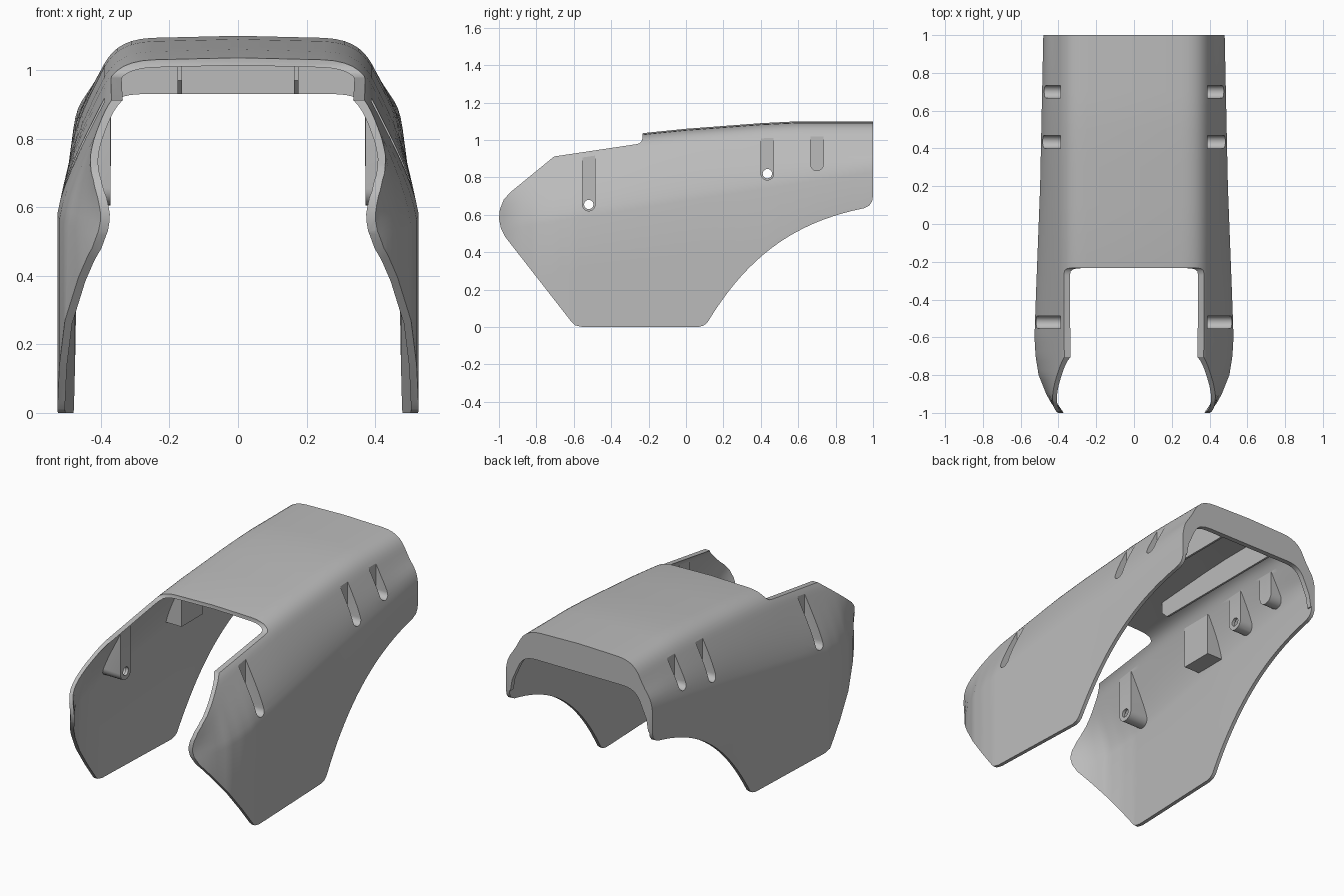
import bpy, bmesh, math
from mathutils import Vector
from mathutils.geometry import interpolate_bezier

cube = bpy.data.objects.get("Cube")
if cube:
    bpy.data.objects.remove(cube, do_unlink=True)

grey = bpy.data.materials.new("plain_grey")
grey.use_nodes = True
GREY = (0.5, 0.5, 0.5, 1)
grey.diffuse_color = GREY
grey.node_tree.nodes["Principled BSDF"].inputs["Base Color"].default_value = GREY

# Half width and roof height along the length
WIDTH = [(-1.1, .33), (-1, .40), (-.95, .437), (-.9, .465), (-.8, .505),
         (-.7, .521), (-.6, .527), (-.4, .52), (.2, .497), (1.1, .478)]
ROOF = [(-1.1, .903), (-.25, 1.035), (0, 1.06), (.4, 1.09), (.6, 1.1), (1.1, 1.1)]


def sample(table, t):
    for (a, va), (b, vb) in zip(table, table[1:]):
        if t <= b:
            return va + (vb - va) * (t - a) / (b - a)
    return table[-1][1]


def half_section(y, inset=0.0):
    """Outer section from the lower edge up to the roof centre."""
    w, top = sample(WIDTH, y) - inset, sample(ROOF, y) - inset
    shoulder = .58 + .156 * (y + .6)
    cx = min(.40 - inset, w)
    low, corner = Vector((w, shoulder, 0)), Vector((cx, top - .1, 0))
    side = interpolate_bezier(low, Vector((w - .012, shoulder + .09, 0)),
                              corner + Vector((.045, -.09, 0)), corner, 8)
    bend = interpolate_bezier(corner, Vector((cx - .025, top - .05, 0)),
                              Vector((cx - .055, top - .01, 0)),
                              Vector((cx - .15, top - .006, 0)), 9)
    pts = [(w, -.1), (w, shoulder * .5)] + [(p.x, p.y) for p in side + bend[1:]]
    return pts + [(0, top)]


def full_section(y, inset=0.0):
    half = half_section(y, inset)
    return half + [(-x, z) for x, z in reversed(half[:-1])]


def make(name, bm):
    bmesh.ops.recalc_face_normals(bm, faces=bm.faces)
    mesh = bpy.data.meshes.new(name)
    bm.to_mesh(mesh)
    bm.free()
    ob = bpy.data.objects.new(name, mesh)
    bpy.context.collection.objects.link(ob)
    mesh.materials.append(grey)
    return ob


def loft(name, inset=0.0, closed=False):
    bm = bmesh.new()
    ys = [-1.1 + .025 * i for i in range(24)] + [-.5 + .1 * i for i in range(17)]
    rows = [[bm.verts.new((x, y, z)) for x, z in full_section(y, inset)] for y in ys]
    for a, b in zip(rows, rows[1:]):
        for i in range(len(a) - (0 if closed else 1)):
            j = (i + 1) % len(a)
            bm.faces.new((a[i], a[j], b[j], b[i]))
    if closed:
        bm.faces.new(rows[0])
        bm.faces.new(rows[-1])
    return make(name, bm)


def prism(name, outline, x0, x1):
    """Extrude a (y, z) outline across x."""
    bm = bmesh.new()
    face = bm.faces.new([bm.verts.new((x0, y, z)) for y, z in outline])
    ext = bmesh.ops.extrude_face_region(bm, geom=[face])["geom"]
    bmesh.ops.translate(bm, vec=(x1 - x0, 0, 0),
                        verts=[v for v in ext if isinstance(v, bmesh.types.BMVert)])
    return make(name, bm)


def slot_outline(y, z, r, top):
    arc = [math.pi + math.pi * i / 12 for i in range(13)]
    return [(y + r * math.cos(a), z + r * math.sin(a)) for a in arc] + [(y + r, top), (y - r, top)]


def disc_outline(y, z, r):
    return [(y + r * math.cos(math.tau * i / 20), z + r * math.sin(math.tau * i / 20))
            for i in range(20)]


def apply(ob, kind, **settings):
    mod = ob.modifiers.new(kind, kind)
    for key, value in settings.items():
        setattr(mod, key, value)
    bpy.context.view_layer.objects.active = ob
    bpy.ops.object.modifier_apply(modifier=mod.name)


def boolean(ob, other, operation, keep=False):
    apply(ob, 'BOOLEAN', object=other, operation=operation, solver='EXACT')
    if not keep:
        bpy.data.objects.remove(other, do_unlink=True)


# Thin curved shell, trimmed to the side outline
shell = loft("shell")
apply(shell, 'SOLIDIFY', thickness=.022, offset=-1)
arch = interpolate_bezier(Vector((.115, .025)), Vector((.33, .38)),
                          Vector((.58, .56)), Vector((.95, .635)), 20)
outline = [(-.61, .025), (-.595, .01), (-.57, .004), (-.55, 0), (.065, 0), (.095, .008)]
outline += [(p[0], p[1]) for p in arch]
outline += [(.98, .65), (.995, .672), (1, .70), (1, 1.2), (-.232, 1.2), (-.232, 1.01),
            (-.238, .993), (-.25, .982), (-.27, .977), (-.705, .912), (-.94, .72),
            (-.975, .68), (-.995, .63), (-1, .58), (-.99, .53), (-.965, .48)]
boolean(shell, prism("side_trim", outline, -1, 1), 'INTERSECT')

# Inner bosses and brackets, kept inside the outer surface
hull = loft("hull", .008, True)
SLOTS = [(-.52, .655, True), (.435, .82, True), (.70, .87, False)]
for s in (1, -1):
    label = "left" if s > 0 else "right"
    for i, (y, z, hole) in enumerate(SLOTS):
        boss = prism(f"{label}_boss_{i}", slot_outline(y, z, .05, 1.2), s * .372, s * .7)
        boolean(boss, hull, 'INTERSECT', True)
        boolean(shell, boss, 'UNION')
        cutter = prism("slot_cutter", slot_outline(y, z, .034, 1.3), s * .39, s * .8)
        boolean(shell, cutter, 'DIFFERENCE')
        if hole:
            drill = prism("hole_cutter", disc_outline(y, z, .025), s * .3, s * .45)
            boolean(shell, drill, 'DIFFERENCE')
    bracket = prism(f"{label}_bracket", [(0, .72), (.2, .72), (.2, .97), (0, .97)],
                    s * .37, s * .7)
    boolean(bracket, hull, 'INTERSECT', True)
    # Roof rib running lengthwise
    prism(f"{label}_rib", [(.05, .97), (.09, .93), (.985, .93), (.985, 1.085),
                           (.5, 1.08), (.05, 1.05)], s * .164, s * .176)
bpy.data.objects.remove(hull, do_unlink=True)

# Flat lip closing the rear above the opening
outer = [(x, z) for x, z in half_section(1, .004) if z > .6]
outer = [(outer[0][0], .70)] + outer
opening = interpolate_bezier(Vector((.40, .86)), Vector((.375, .91)),
                             Vector((.35, .93)), Vector((.27, .93)), 10)
inner = [(.452, .70), (.44, .77)] + [(p[0], p[1]) for p in opening] + [(0, .93)]
ring = outer + inner[::-1]
for s in (1, -1):
    bm = bmesh.new()
    face = bm.faces.new([bm.verts.new((s * x, 1, z)) for x, z in ring])
    ext = bmesh.ops.extrude_face_region(bm, geom=[face])["geom"]
    bmesh.ops.translate(bm, vec=(0, -.03, 0),
                        verts=[v for v in ext if isinstance(v, bmesh.types.BMVert)])
    make("rear_lip_left" if s > 0 else "rear_lip_right", bm)

# Smooth curves with crisp edges
for ob in bpy.context.scene.objects:
    ob.select_set(ob.type == 'MESH')
bpy.context.view_layer.objects.active = shell
bpy.ops.object.shade_smooth_by_angle(angle=math.radians(30))
